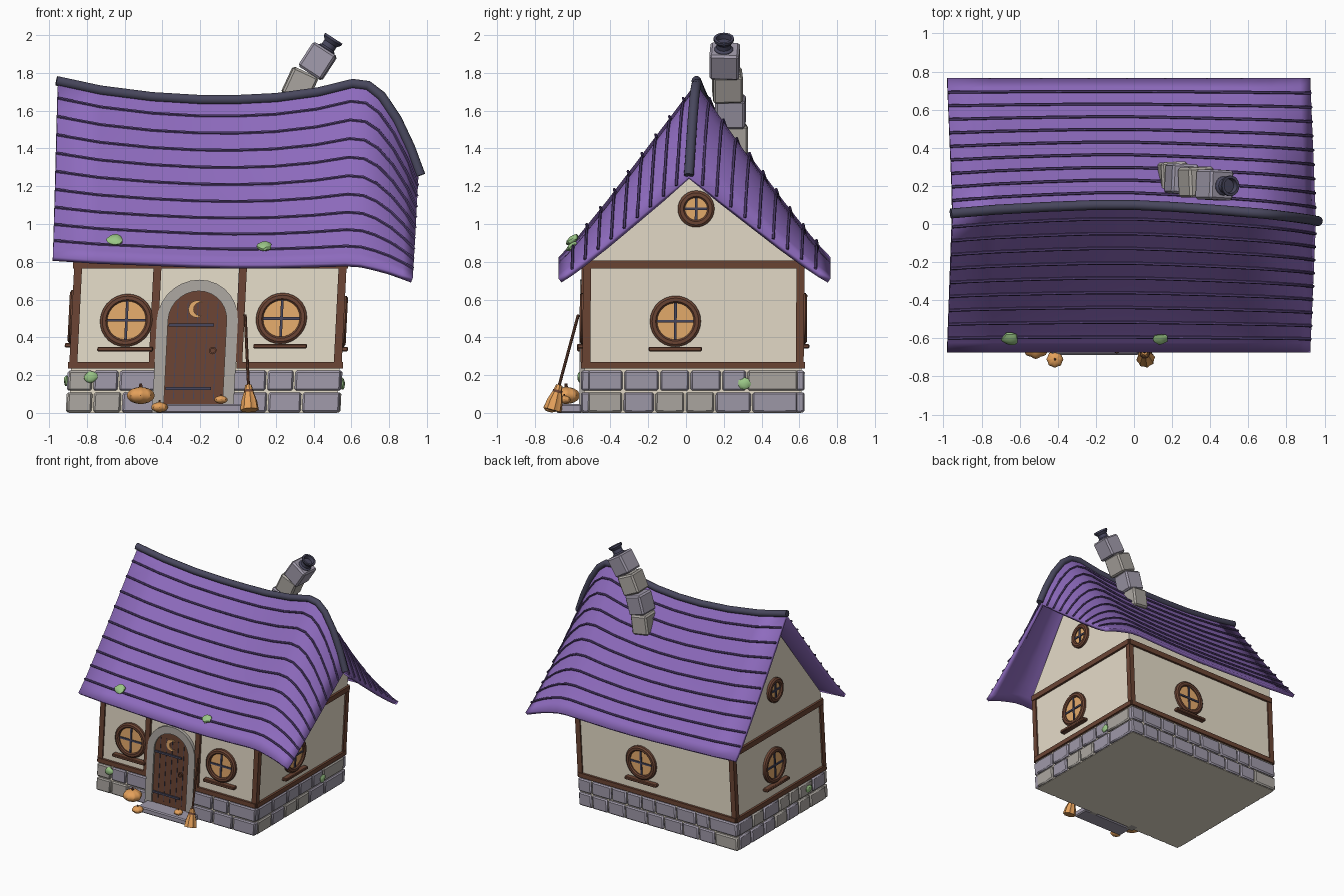
import bpy, bmesh, math, random
from mathutils import Matrix, Vector

if "Cube" in bpy.data.objects:
    bpy.data.objects.remove(bpy.data.objects["Cube"])
random.seed(4)

def mat(name, r, g, b):
    m = bpy.data.materials.new(name)
    m.diffuse_color = [((c / 255 + .055) / 1.055) ** 2.4 for c in (r, g, b)] + [1]
    m.use_nodes = True
    m.node_tree.nodes["Principled BSDF"].inputs["Base Color"].default_value = m.diffuse_color
    return m

PURPLE = mat("roof purple", 142, 107, 190)
RIB = mat("dark purple", 88, 68, 122)
PLASTER = mat("cream plaster", 240, 230, 210)
WOOD = mat("brown wood", 108, 69, 52)
STONE = mat("blue grey stone", 160, 154, 170)
WARM = mat("warm grey stone", 173, 168, 162)
SLATE = mat("dark slate", 72, 71, 93)
GLASS = mat("glowing amber", 238, 178, 112)
ORANGE = mat("pumpkin orange", 228, 160, 90)
MOSS = mat("moss green", 154, 198, 134)
leaning = []                      # house parts that share the sideways lean

def mesh_obj(name, bm, m, lean=False):
    me = bpy.data.meshes.new(name)
    bm.to_mesh(me); bm.free()
    me.materials.append(m)
    o = bpy.data.objects.new(name, me)
    bpy.context.collection.objects.link(o)
    if lean: leaning.append(o)
    return o

def box(name, loc, size, m, rot=None, bevel=0.0, lean=False):
    bm = bmesh.new()
    bmesh.ops.create_cube(bm, size=1, matrix=Matrix.Diagonal((*size, 1)))
    if bevel:
        bmesh.ops.bevel(bm, geom=bm.edges[:], offset=bevel, segments=1, affect='EDGES')
    bm.transform(Matrix.Translation(loc) @ (rot or Matrix()))
    return mesh_obj(name, bm, m, lean)

def prism(name, pts, y0, y1, m, lean=True):
    bm = bmesh.new()
    f = bm.faces.new([bm.verts.new((x, y0, z)) for x, z in pts])
    r = bmesh.ops.extrude_face_region(bm, geom=[f])
    bmesh.ops.translate(bm, vec=(0, y1 - y0, 0), verts=[v for v in r['geom'] if isinstance(v, bmesh.types.BMVert)])
    bmesh.ops.recalc_face_normals(bm, faces=bm.faces[:])
    return mesh_obj(name, bm, m, lean)

def lathe(name, profile, m, matrix, n=20, lobes=0, depth=0.0, lean=False, close=False):
    bm = bmesh.new()
    rings = [[bm.verts.new(((r * (1 + depth * math.cos(lobes * a))) * math.cos(a),
              (r * (1 + depth * math.cos(lobes * a))) * math.sin(a), z))
              for a in (2 * math.pi * k / n for k in range(n))] for r, z in profile]
    pairs = list(zip(rings, rings[1:])) + ([(rings[-1], rings[0])] if close else [])
    for a, b in pairs:
        for k in range(n):
            bm.faces.new((a[k], a[(k + 1) % n], b[(k + 1) % n], b[k]))
    if not close:
        bm.faces.new(rings[0]); bm.faces.new(rings[-1])
    bmesh.ops.recalc_face_normals(bm, faces=bm.faces[:])
    bm.transform(matrix)
    return mesh_obj(name, bm, m, lean)

def tube(name, pts, r, m, res=2):
    cu = bpy.data.curves.new(name, 'CURVE')
    cu.dimensions = '3D'; cu.bevel_depth = r; cu.bevel_resolution = res; cu.use_fill_caps = True
    s = cu.splines.new('POLY'); s.points.add(len(pts) - 1)
    for p, q in zip(s.points, pts): p.co = (*q, 1)
    cu.materials.append(m)
    o = bpy.data.objects.new(name, cu)
    bpy.context.collection.objects.link(o)
    bpy.ops.object.select_all(action='DESELECT')
    o.select_set(True); bpy.context.view_layer.objects.active = o
    bpy.ops.object.convert(target='MESH')
    return o

T, R = Matrix.Translation, Matrix.Rotation
CX, CY, HX, HY = -0.185, 0.035, 0.71, 0.575

# plaster body: gabled section lofted through three stations
bm = bmesh.new()
secs = []
for x, apex, fz, bz in ((CX - HX, 1.67, .86, .90), (CX, 1.54, .82, .86), (CX + HX, 1.65, .83, .88)):
    secs.append([bm.verts.new((x, y, z)) for y, z in
                 ((CY - HY, .2), (CY + HY, .2), (CY + HY, bz), (.06, apex), (CY - HY, fz))])
for a, b in zip(secs, secs[1:]):
    for k in range(5):
        bm.faces.new((a[k], a[(k + 1) % 5], b[(k + 1) % 5], b[k]))
bm.faces.new(secs[0]); bm.faces.new(secs[-1])
bmesh.ops.recalc_face_normals(bm, faces=bm.faces[:])
mesh_obj("plaster_walls", bm, PLASTER, True)

# foundation core, stone courses and beams on each of the four sides
box("foundation", (CX, CY, .115), (1.42, 1.15, .23), PLASTER, lean=True)
sides = [("front", 0, HX, HY), ("right", 90, HY, HX), ("back", 180, HX, HY), ("left", 270, HY, HX)]
for name, ang, half, dist in sides:
    M = T((CX, CY, 0)) @ R(math.radians(ang), 4, 'Z')
    end = half + .015 if ang % 180 == 0 else half - .015
    for row in range(2):
        for x, stop in ([(-end, -.255), (.145, end)] if name == "front" else [(-end, end)]):
            while x < stop - .01:
                w = random.uniform(.12, .2)
                if stop - (x + w) < .1: w = stop - x
                o = box(f"{name}_stone", (x + w / 2, -dist + .008, .056 + .115 * row), (w - .009, .05, .106),
                        WARM if random.random() < .18 else STONE, bevel=.009, lean=True)
                o.data.transform(M); x += w
    spans = [(-half, half)]
    low = [(-half, -.26), (.17, half)] if name == "front" else spans
    for part, z, h, ss in (("top_beam", .785, .042, spans), ("bottom_beam", .252, .036, low)):
        for a, b in ss:
            box(f"{name}_{part}", ((a + b) / 2, -dist, z), (b - a + .01, .036, h), WOOD, lean=True).data.transform(M)
    box(f"{name}_corner_post", (half - .01, -dist + .01, .52), (.042, .042, .57), WOOD, lean=True).data.transform(M)
for x in (-.465, -.012):
    box("door_post", (x, CY - HY, .52), (.042, .04, .5), WOOD, lean=True)

# round windows, built facing forward and turned to their wall
def window(name, loc, ang, r, sill=True):
    M = T(loc) @ R(math.radians(ang), 4, 'Z')
    F = M @ R(math.radians(90), 4, 'X')
    lathe(name + "_frame", [(r, -.01), (r, .018), (r - .012, .027), (r - .03, .027), (r - .038, .018), (r - .038, -.01)],
          WOOD, F, 28, lean=True, close=True)
    lathe(name + "_glass", [(r - .03, -.01), (r - .03, .01)], GLASS, F, 28, lean=True)
    for s in ((.014, .012, 2 * r - .06), (2 * r - .06, .012, .014)):
        box(name + "_bar", (0, -.012, 0), s, SLATE, lean=True).data.transform(M)
    if sill:
        box(name + "_sill", (0, -.015, -r - .012), (2.1 * r, .05, .024), WOOD, bevel=.005, lean=True).data.transform(M)

FY, BY, RX, LX = CY - HY, CY + HY, CX + HX, CX - HX
window("front_left_window", (-.615, FY, .49), 0, .14)
window("front_right_window", (.205, FY, .5), 0, .135)
window("right_window", (RX, -.06, .485), 90, .135)
window("right_gable_window", (RX, .045, 1.08), 90, .097, False)
window("left_window", (LX, .10, .51), 270, .14)
window("left_gable_window", (LX, .045, 1.1), 270, .097, False)
window("back_window", (-.055, BY, .5), 180, .135)

# door with stone arch, hinges, knob, crescent and step
DX = -.24
def arc(r, cz, a0, a1, n=14, cx=DX):
    return [(cx + r * math.cos(math.radians(a0 + (a1 - a0) * k / n)),
             cz + r * math.sin(math.radians(a0 + (a1 - a0) * k / n))) for k in range(n + 1)]
prism("door_arch", [(DX + .215, 0)] + arc(.215, .49, 0, 180) + [(DX - .215, 0), (DX - .155, 0)]
      + arc(.155, .49, 180, 0) + [(DX + .155, 0)], -.566, -.5, WARM)
prism("door", [(DX + .16, .03)] + arc(.16, .49, 0, 180) + [(DX - .16, .03)], -.552, -.49, WOOD)
for k in (-2, -1, 0, 1, 2):
    box("door_plank_gap", (DX + .053 * k, -.553, .33), (.004, .004, .52), SLATE, lean=True)
for z in (.13, .465):
    box("door_hinge", (DX - .03, -.557, z), (.24, .012, .015), SLATE, lean=True)
lathe("door_knob", [(.02, -.005), (.02, .008), (.012, .008), (.012, -.005)], WOOD,
      T((DX + .09, -.558, .33)) @ R(math.radians(90), 4, 'X'), 12, lean=True, close=True)
prism("door_crescent", arc(.045, .55, 50, 310, 16, DX - .005) + arc(.036, .55, 290, 70, 12, DX + .014),
      -.56, -.551, GLASS)
box("door_step", (-.205, -.62, .023), (.46, .135, .046), STONE, bevel=.008)

# roof shell: stations hold x, ridge y, ridge z, eave z
S = [(-.95, .055, 1.75, .825), (-.72, .075, 1.70, .81), (-.45, .09, 1.665, .80), (-.2, .1, 1.65, .79),
     (0, .1, 1.65, .785), (.2, .09, 1.66, .785), (.42, .075, 1.69, .79), (.6, .06, 1.735, .795), (.68, .053, 1.725, .79),
     (.75, .045, 1.67, .775), (.83, .035, 1.55, .755), (.9, .025, 1.40, .732), (.955, .015, 1.25, .712)]
def roof_pt(s, t, side, lift=0.0):
    x, ry, rz, ez = s
    ey = -.675 if side < 0 else .765
    return Vector((x - .03 * t, ry + (ey - ry) * t + side * lift * .7, rz + (ez - rz) * (1.05 * t - .05 * t ** 6) + lift * .7))
cols = [(t, -1) for t in (1, .93, .85, .65, .45, .22)] + [(0, 1)] + [(t, 1) for t in (.22, .45, .65, .85, .93, 1)]
bm = bmesh.new()
g = [[bm.verts.new(roof_pt(s, t, d)) for t, d in cols] for s in S]
for a, b in zip(g, g[1:]):
    for k in range(len(cols) - 1):
        bm.faces.new((a[k], b[k], b[k + 1], a[k + 1]))
roof = mesh_obj("roof", bm, PURPLE)
sol = roof.modifiers.new("thickness", 'SOLIDIFY')
sol.thickness = .028; sol.offset = -1
for d, nm in ((-1, "front"), (1, "back")):
    for k in range(9):
        tube(f"{nm}_roof_rib", [roof_pt(s, .09 + .1 * k, d, .006) for s in S], .008, RIB, 1)
ridge = [(x * 1.012, y, z + .008) for x, y, z, e in S]
tube("ridge_cap", ridge, .026, SLATE, 5)

# crooked chimney and pot
for k, (x, y, z, a, w) in enumerate(((.205, .25, 1.45, 8, .14), (.25, .236, 1.595, 16, .145),
                                    (.327, .22, 1.735, 25, .145), (.422, .205, 1.862, 33, .145))):
    box("chimney_block", (x, y, z), (w, w + .012, .155), STONE if k % 2 else WARM,
        R(math.radians(a), 4, 'Y') @ R(math.radians(3 * (-1) ** k), 4, 'Z'), bevel=.012)
lathe("chimney_pot", [(.05, -.02), (.05, .01), (.038, .02), (.038, .045), (.054, .065), (.054, .078), (.04, .078), (.036, .05)],
      SLATE, T((.465, .2, 1.918)) @ R(math.radians(33), 4, 'Y'))

# pumpkins
for x, y, z, r in ((-.515, -.635, .092, .07), (-.415, -.71, .03, .042), (-.09, -.645, .07, .033)):
    prof = [(max(.004, r * math.sin(math.pi * k / 10)), -.64 * r * math.cos(math.pi * k / 10)) for k in range(11)]
    lathe("pumpkin", prof, ORANGE, T((x, y, z)), 32, 8, .05)
    lathe("pumpkin_stem", [(r * .16, .5 * r), (r * .1, .9 * r)], WOOD, T((x, y, z)), 8)

# broom leaning on the wall
top, bottom = Vector((.038, -.57, .52)), Vector((.062, -.71, .003))
B = T(bottom) @ (top - bottom).to_track_quat('Z', 'Y').to_matrix().to_4x4()
lathe("broom_handle", [(.008, .1), (.008, (top - bottom).length)], WOOD, B, 8)
lathe("broom_bristles", [(.046, .012), (.04, .06), (.022, .12), (.016, .15)], ORANGE, B, 24, 8, .08)
lathe("broom_binding", [(.027, .108), (.025, .122)], WOOD, B, 12)

# moss patches
for x, y, z, rx, rz, r in ((-.65, -.603, .915, -50, 0, .046), (.14, -.603, .882, -50, 0, .04), (-.78, -.56, .19, 0, 0, .036),
                           (.553, .31, .155, 0, 90, .034), (-.908, -.3, .17, 0, 90, .034)):
    bm = bmesh.new()
    bmesh.ops.create_icosphere(bm, subdivisions=2, radius=r)
    for v in bm.verts: v.co *= random.uniform(.85, 1.12)
    bm.transform(T((x, y, z)) @ R(math.radians(rz), 4, 'Z') @ R(math.radians(rx), 4, 'X') @ Matrix.Diagonal((1, .4, .9, 1)))
    mesh_obj("moss_patch", bm, MOSS)

# sideways lean of the house, then shading
shear = Matrix(((1, 0, .05, 0), (0, 1, .008, 0), (0, 0, 1, 0), (0, 0, 0, 1)))
for o in leaning: o.data.transform(shear)
bpy.ops.object.select_all(action='SELECT')
bpy.context.view_layer.objects.active = roof
bpy.ops.object.shade_smooth_by_angle(angle=math.radians(35))
